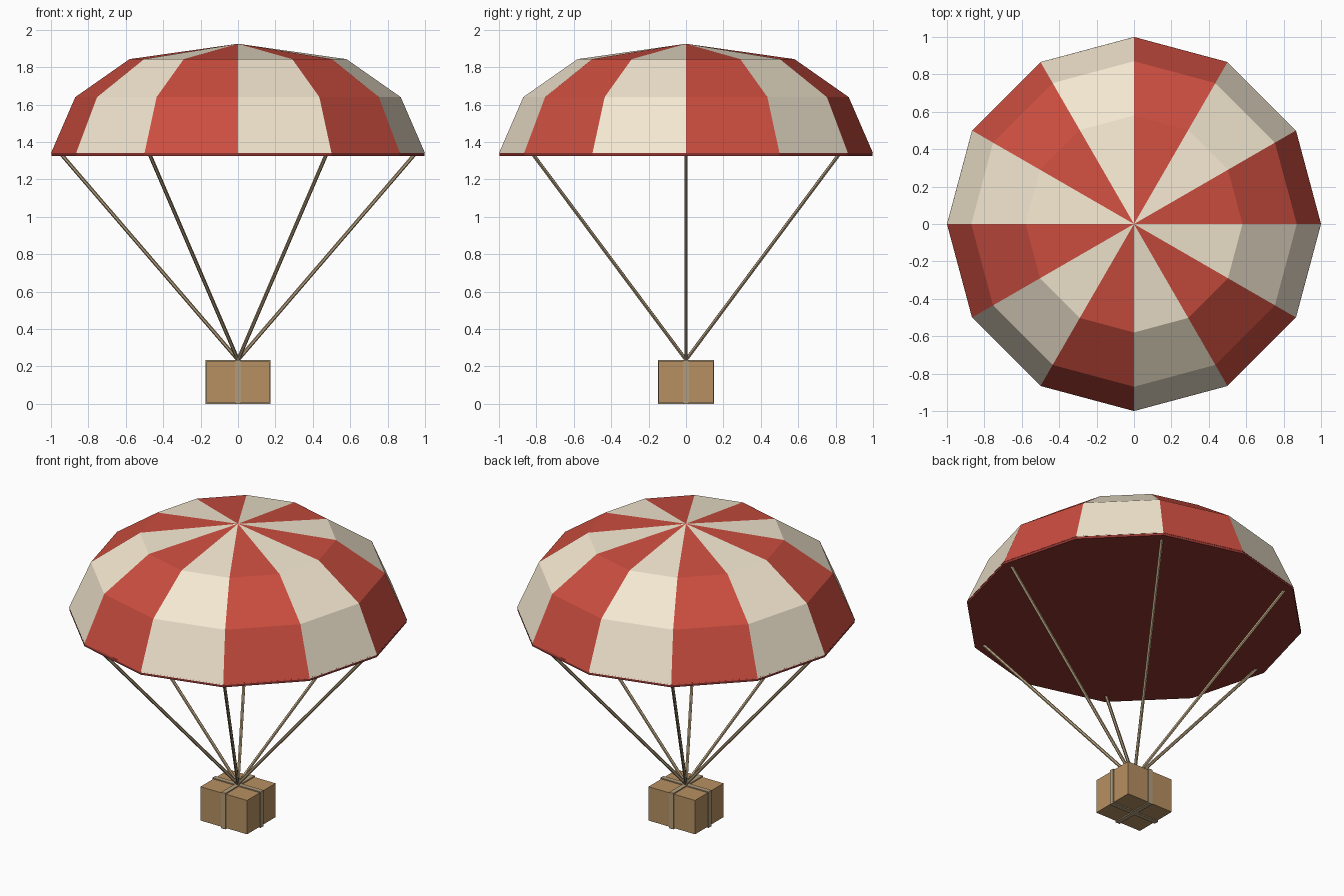
import bpy, bmesh
from math import cos, sin, pi
from mathutils import Vector

if "Cube" in bpy.data.objects:
    bpy.data.objects.remove(bpy.data.objects["Cube"])


def material(name, rgb):
    m = bpy.data.materials.new(name)
    m.diffuse_color = (*rgb, 1)
    m.use_nodes = True
    m.node_tree.nodes["Principled BSDF"].inputs["Base Color"].default_value = m.diffuse_color
    return m


RED = material("red cloth", (0.60, 0.075, 0.05))
CREAM = material("cream cloth", (0.90, 0.80, 0.63))
LINING = material("dark red lining", (0.28, 0.035, 0.03))
CARD = material("cardboard", (0.47, 0.28, 0.12))
CORD = material("cord", (0.45, 0.34, 0.20))


def add_object(name, bm, *mats):
    bmesh.ops.recalc_face_normals(bm, faces=bm.faces)
    me = bpy.data.meshes.new(name)
    bm.to_mesh(me)
    bm.free()
    for m in mats:
        me.materials.append(m)
    ob = bpy.data.objects.new(name, me)
    bpy.context.collection.objects.link(ob)
    return ob


def box(name, size, z, mat):
    bm = bmesh.new()
    bmesh.ops.create_cube(bm, size=1)
    bmesh.ops.scale(bm, verts=bm.verts, vec=size)
    bmesh.ops.translate(bm, verts=bm.verts, vec=(0, 0, z))
    return add_object(name, bm, mat)


# Canopy: twelve striped gores with a dark flat underside
N = 12
bm = bmesh.new()
rings = [[bm.verts.new((r * cos(2 * pi * k / N), r * sin(2 * pi * k / N), z)) for k in range(N)]
         for r, z in [(1.0, 1.34), (0.87, 1.64), (0.58, 1.843)]]
apex = bm.verts.new((0, 0, 1.925))
for k in range(N):
    j = (k + 1) % N
    for a, b in zip(rings, rings[1:]):
        bm.faces.new((a[k], a[j], b[j], b[k])).material_index = k % 2
    bm.faces.new((rings[-1][k], rings[-1][j], apex)).material_index = k % 2
bm.faces.new(rings[0][::-1])
add_object("canopy", bm, RED, CREAM)

# Rim disc closing the canopy
bm = bmesh.new()
bmesh.ops.create_cone(bm, cap_ends=True, segments=N, radius1=0.998, radius2=0.998, depth=0.02)
a0 = min((v.co.to_2d() - Vector((0.998, 0))).length for v in bm.verts)
if a0 > 0.01:
    from mathutils import Matrix
    bmesh.ops.rotate(bm, verts=bm.verts, matrix=Matrix.Rotation(pi / N, 3, 'Z'))
bmesh.ops.translate(bm, verts=bm.verts, vec=(0, 0, 1.335))
add_object("canopy_rim", bm, LINING)

# Six suspension lines meeting above the crate
bottom = Vector((0, 0, 0.235))
for i in range(6):
    top = Vector((0.95 * cos(i * pi / 3), 0.95 * sin(i * pi / 3), 1.34))
    d = top - bottom
    bm = bmesh.new()
    bmesh.ops.create_cone(bm, cap_ends=True, segments=6, radius1=0.01, radius2=0.01, depth=d.length)
    ob = add_object(f"suspension_line_{i + 1}", bm, CORD)
    ob.rotation_mode = 'QUATERNION'
    ob.rotation_quaternion = d.to_track_quat('Z', 'Y')
    ob.location = (top + bottom) / 2

# Crate with two crossing straps
box("crate", (0.335, 0.292, 0.22), 0.117, CARD)
box("strap_lengthwise", (0.346, 0.03, 0.234), 0.117, CORD)
box("strap_crosswise", (0.03, 0.302, 0.234), 0.117, CORD)
